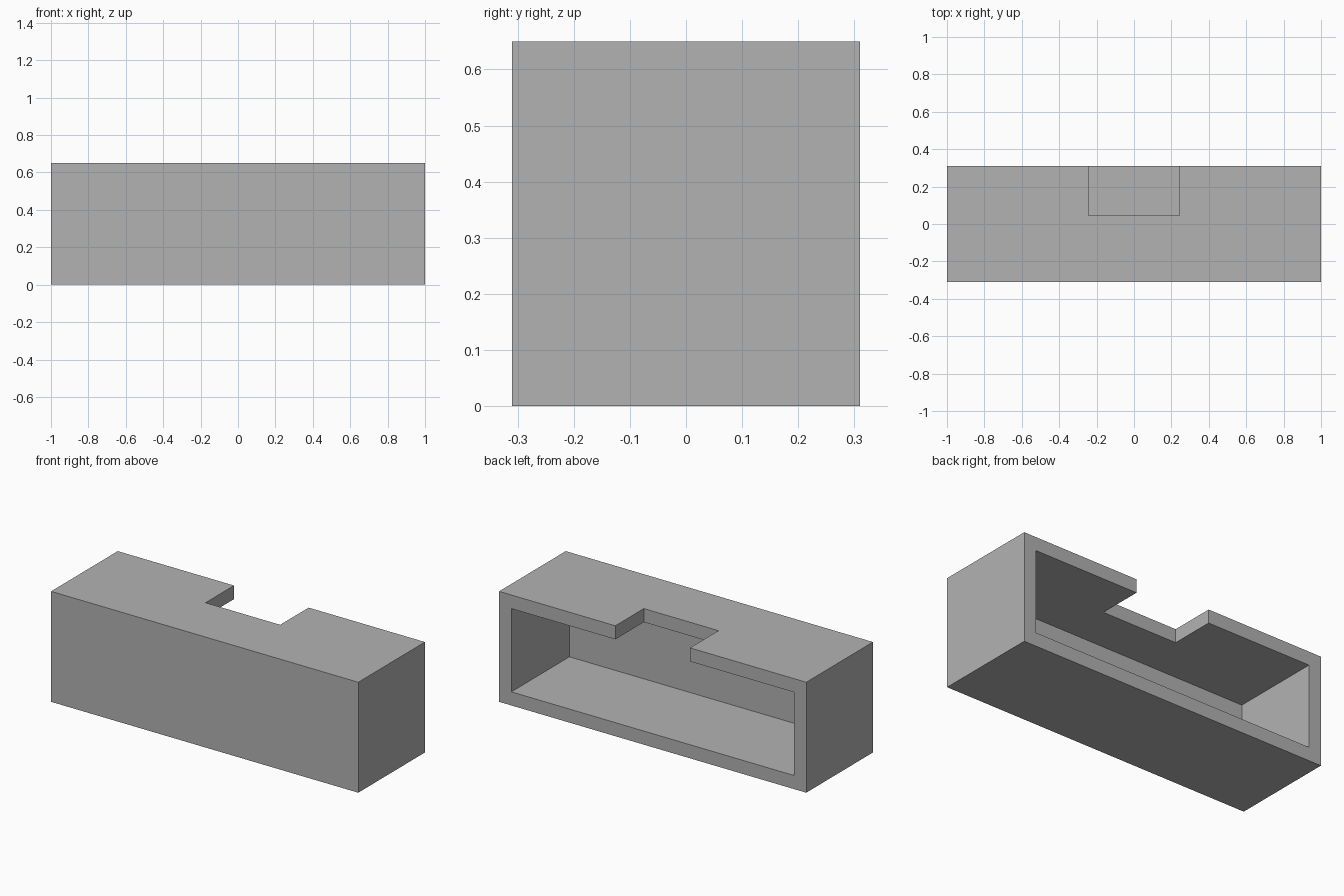
import bpy
import bmesh
from mathutils import Vector

cube = bpy.data.objects.get("Cube")
if cube:
    bpy.data.objects.remove(cube, do_unlink=True)

W, D, H = 1.0, 0.31, 0.65      # half width, half depth, height
T = 0.08                       # wall thickness
NOTCH_W, NOTCH_Y = 0.243, 0.045
OVER = 0.1                     # cutter overshoot

grey = bpy.data.materials.new("plain_grey")
grey.use_nodes = True
grey.diffuse_color = (0.448, 0.448, 0.448, 1)
grey.node_tree.nodes["Principled BSDF"].inputs["Base Color"].default_value = grey.diffuse_color


def box(name, low, high):
    """Box between two opposite corners."""
    low, high = Vector(low), Vector(high)
    bm = bmesh.new()
    bmesh.ops.create_cube(bm, size=1)
    bmesh.ops.scale(bm, vec=high - low, verts=bm.verts)
    bmesh.ops.translate(bm, vec=(low + high) / 2, verts=bm.verts)
    mesh = bpy.data.meshes.new(name)
    bm.to_mesh(mesh)
    bm.free()
    mesh.materials.append(grey)
    obj = bpy.data.objects.new(name, mesh)
    bpy.context.collection.objects.link(obj)
    return obj


def cut(target, cutter):
    """Subtract the cutter, then discard it."""
    cutter.hide_render = True
    mod = target.modifiers.new(cutter.name, "BOOLEAN")
    mod.operation = "DIFFERENCE"
    mod.solver = "EXACT"
    mod.object = cutter
    bpy.context.view_layer.objects.active = target
    bpy.ops.object.modifier_apply(modifier=mod.name)
    bpy.data.objects.remove(cutter, do_unlink=True)


# Housing: open at the back
housing = box("housing", (-W, -D, 0), (W, D, H))
cut(housing, box("cavity_cutter", (-W + T, -D + T, T), (W - T, D + OVER, H - T)))

# Rectangular notch in the rear edge of the top panel
cut(housing, box("notch_cutter", (-NOTCH_W, NOTCH_Y, H / 2), (NOTCH_W, D + OVER, H + OVER)))
